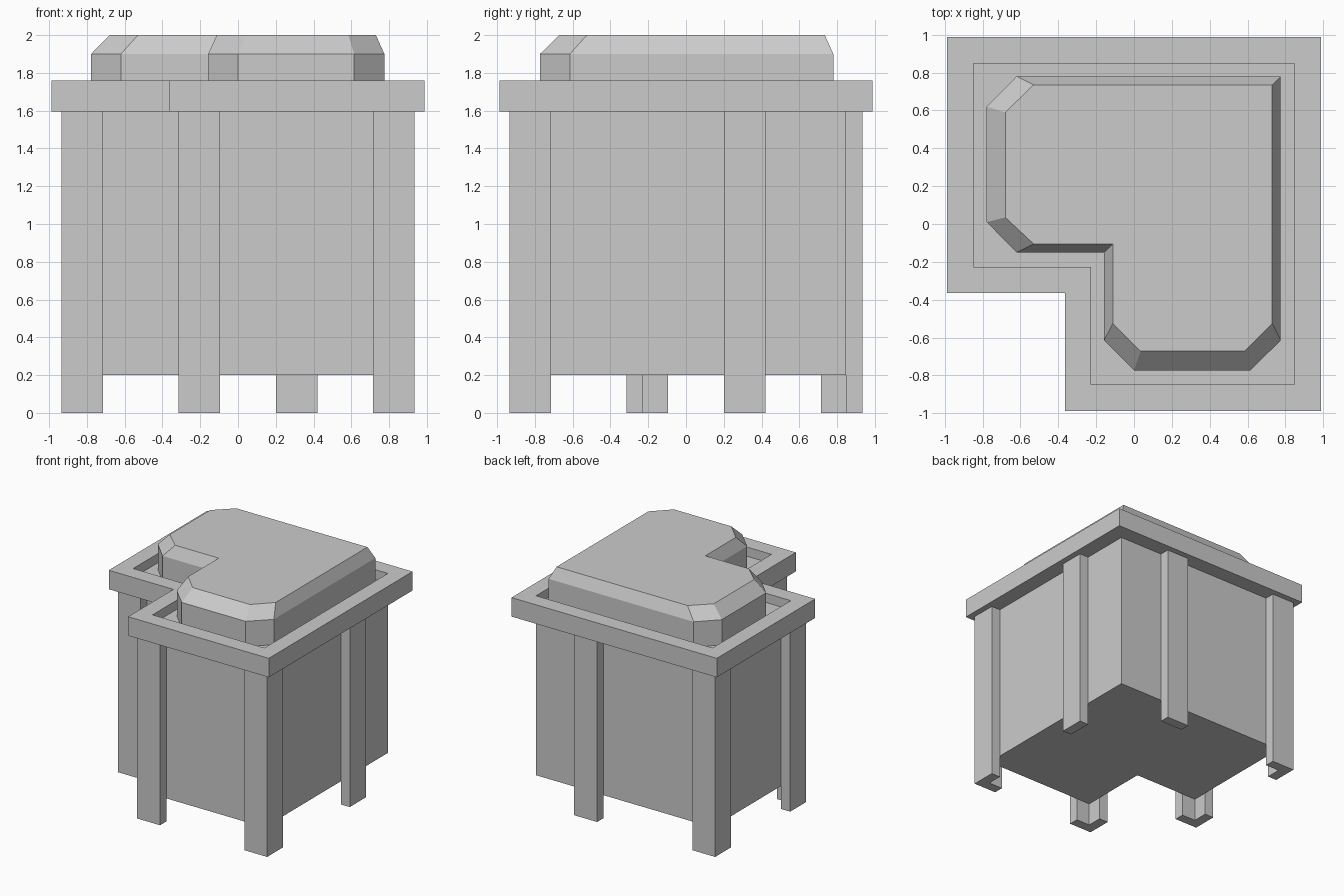
import bpy, bmesh

cube = bpy.data.objects.get("Cube")
if cube:
    bpy.data.objects.remove(cube, do_unlink=True)

grey = bpy.data.materials.new("plain_grey")
grey.use_nodes = True
colour = (0.6, 0.6, 0.6, 1)
grey.diffuse_color = colour
grey.node_tree.nodes["Principled BSDF"].inputs["Base Color"].default_value = colour


def loft(name, rings, cyclic=False):
    """Join stacked (outline, z) rings; cap the ends, or close into a tube loop."""
    bm = bmesh.new()
    loops = [[bm.verts.new((x, y, z)) for x, y in pts] for pts, z in rings]
    pairs = list(zip(loops, loops[1:]))
    if cyclic:
        pairs.append((loops[-1], loops[0]))
    else:
        bm.faces.new(loops[0])
        bm.faces.new(loops[-1])
    for a, b in pairs:
        n = len(a)
        for i in range(n):
            j = (i + 1) % n
            bm.faces.new((a[i], a[j], b[j], b[i]))
    bmesh.ops.recalc_face_normals(bm, faces=bm.faces)
    mesh = bpy.data.meshes.new(name)
    bm.to_mesh(mesh)
    bm.free()
    mesh.materials.append(grey)
    obj = bpy.data.objects.new(name, mesh)
    bpy.context.collection.objects.link(obj)
    return obj


def ell(outer, notch):
    """L-shaped outline with its notch at the -x, -y corner."""
    return [(-outer, outer), (-outer, notch), (notch, notch),
            (notch, -outer), (outer, -outer), (outer, outer)]


def corner_leg(name, x, y, sx, sy):
    """Angle-section leg wrapped around a body corner; sx, sy point outward."""
    w, t = 0.22, 0.087
    profile = [(0, 0), (w, 0), (w, t), (t, t), (t, w), (0, w)]
    pts = [(x - sx * u, y - sy * v) for u, v in profile]
    loft(name, [(pts, 0), (pts, RIM_Z)])


def plate_leg(name, x0, x1, y0, y1):
    pts = [(x0, y0), (x1, y0), (x1, y1), (x0, y1)]
    loft(name, [(pts, 0), (pts, RIM_Z)])


RIM_Z, RIM_TOP, FLOOR_Z = 1.595, 1.76, 1.68
WALL, LEG = 0.848, 0.935

# Body, whose top is the recessed floor inside the rim
body = ell(WALL, -0.228)
loft("body", [(body, 0.2), (body, FLOOR_Z)])

# Overhanging rim
outer = ell(0.987, -0.365)
loft("rim", [(outer, RIM_Z), (outer, RIM_TOP), (body, RIM_TOP), (body, RIM_Z)], cyclic=True)

# Legs
corner_leg("back_right_leg", -LEG, LEG, -1, 1)
corner_leg("front_left_leg", LEG, -LEG, 1, -1)
corner_leg("notch_side_leg", -LEG, -0.315, -1, -1)
corner_leg("notch_front_leg", -0.315, -LEG, -1, -1)
plate_leg("back_middle_leg", 0.2, 0.42, WALL, LEG)
plate_leg("left_middle_leg", WALL, LEG, 0.2, 0.42)

# Raised top with clipped corners and sloping edge
base = [(-0.62, 0.78), (-0.778, 0.62), (-0.778, 0.01), (-0.62, -0.15), (-0.158, -0.15),
        (-0.158, -0.615), (0, -0.773), (0.615, -0.773), (0.775, -0.615), (0.775, 0.78)]
crown = [(-0.53, 0.735), (-0.68, 0.59), (-0.68, 0.035), (-0.53, -0.105), (-0.112, -0.105),
         (-0.112, -0.525), (0.035, -0.672), (0.585, -0.672), (0.73, -0.525), (0.73, 0.735)]
loft("raised_top", [(base, FLOOR_Z), (base, 1.9), (crown, 2)])
